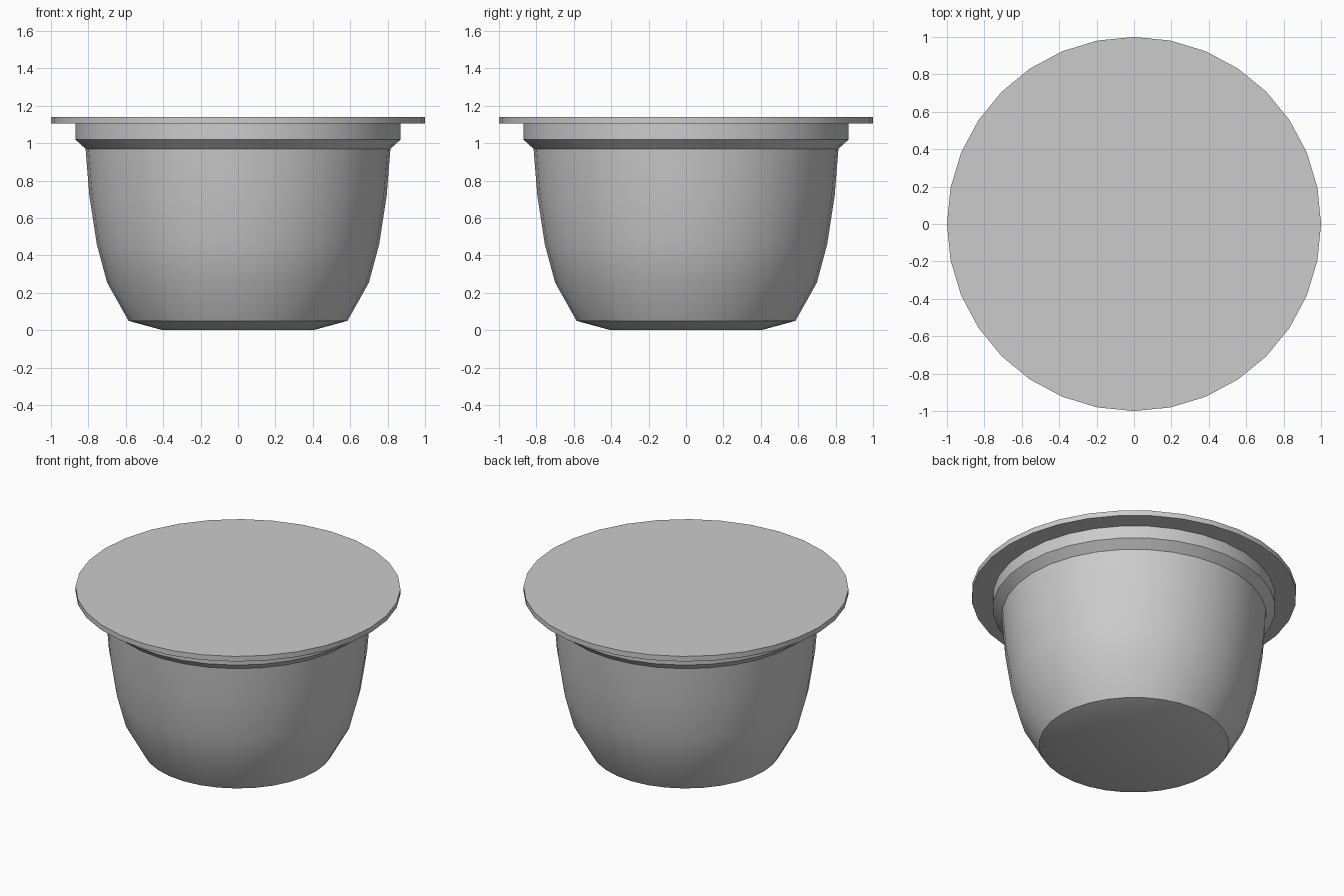
import bpy, bmesh, math

cube = bpy.data.objects.get("Cube")
if cube:
    bpy.data.objects.remove(cube)

SEGMENTS = 32

grey = bpy.data.materials.new("light grey")
grey.use_nodes = True
colour = (0.6, 0.6, 0.6, 1)
grey.diffuse_color = colour
grey.node_tree.nodes["Principled BSDF"].inputs["Base Color"].default_value = colour


def lathe(name, profile):
    """Spin an (radius, height) profile around z; points on the axis become caps."""
    bm = bmesh.new()
    verts = [bm.verts.new((r, 0, z)) for r, z in profile]
    edges = [bm.edges.new(pair) for pair in zip(verts, verts[1:])]
    bmesh.ops.spin(bm, geom=verts + edges, cent=(0, 0, 0), axis=(0, 0, 1),
                   angle=math.tau, steps=SEGMENTS, use_merge=True)
    bmesh.ops.remove_doubles(bm, verts=bm.verts, dist=0.0005)
    # Close the open ends with flat discs
    rims = [e for e in bm.edges if e.is_boundary]
    bmesh.ops.holes_fill(bm, edges=rims, sides=0)
    bmesh.ops.recalc_face_normals(bm, faces=bm.faces)
    mesh = bpy.data.meshes.new(name)
    bm.to_mesh(mesh)
    bm.free()
    mesh.materials.append(grey)
    obj = bpy.data.objects.new(name, mesh)
    bpy.context.collection.objects.link(obj)
    bpy.ops.object.select_all(action='DESELECT')
    obj.select_set(True)
    bpy.context.view_layer.objects.active = obj
    bpy.ops.object.shade_smooth_by_angle(angle=math.radians(30))
    return obj


# Rounded tub, stepped collar and flat lid in one closed shell
lathe("lidded_cup", [
    (0.40, 0.0), (0.585, 0.05),                             # shallow base
    (0.70, 0.255), (0.755, 0.46), (0.795, 0.72), (0.815, 0.97),  # curved wall
    (0.87, 1.02), (0.87, 1.105),                            # collar
    (1.0, 1.105), (1.0, 1.14),                              # lid rim
])
